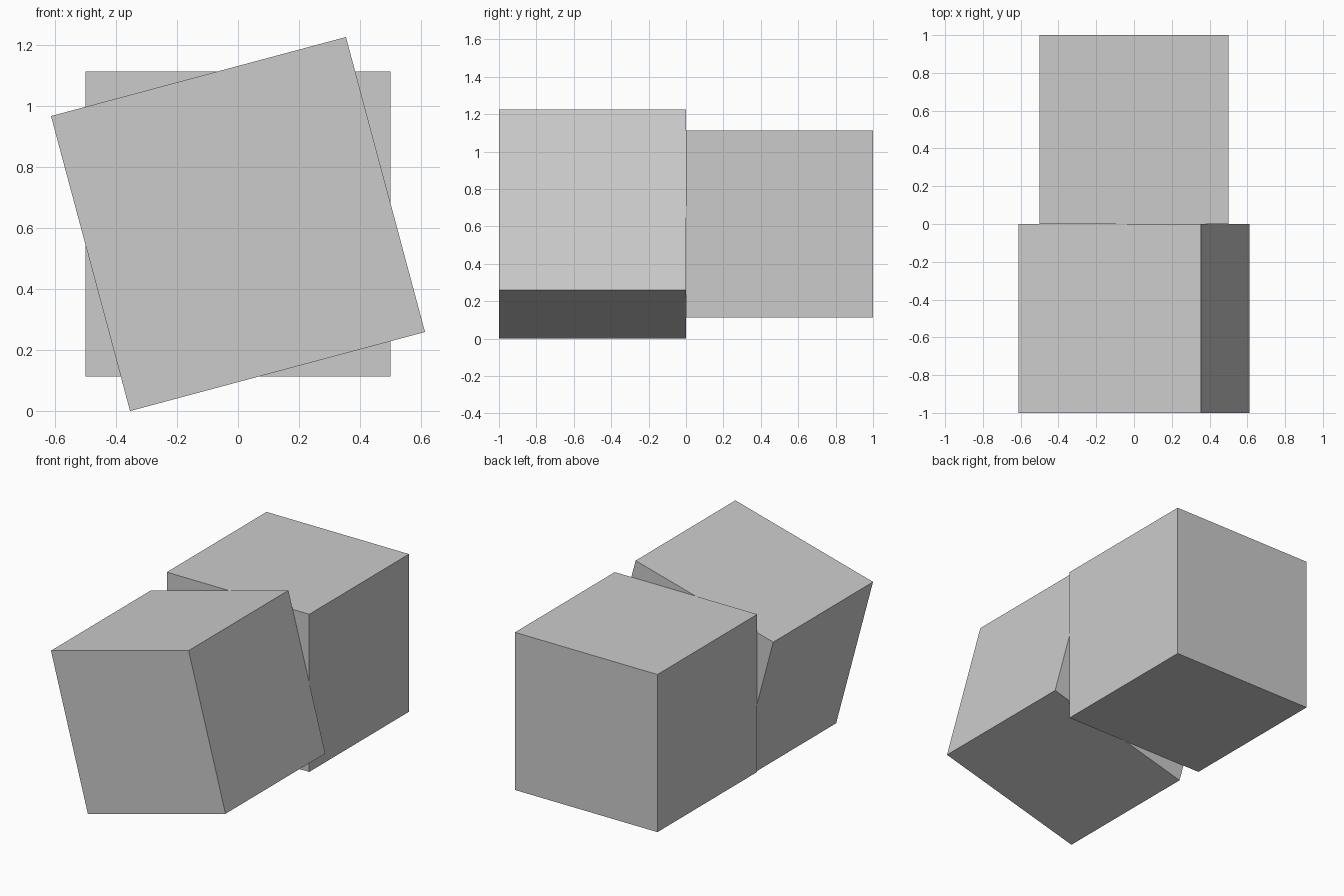
import bpy
from math import radians, sin, cos

if "Cube" in bpy.data.objects:
    bpy.data.objects.remove(bpy.data.objects["Cube"])

TILT = radians(15)
CENTRE_Z = (sin(TILT) + cos(TILT)) / 2  # tilted cube rests its lowest edge on the ground


def unit_cube(name, y, roll=0.0):
    bpy.ops.mesh.primitive_cube_add(size=1, location=(0, y, CENTRE_Z), rotation=(0, roll, 0))
    bpy.context.object.name = name


# Upright cube at the back
unit_cube("back_cube", 0.5)

# Cube at the front, turned about the shared y axis
unit_cube("front_tilted_cube", -0.5, -TILT)
